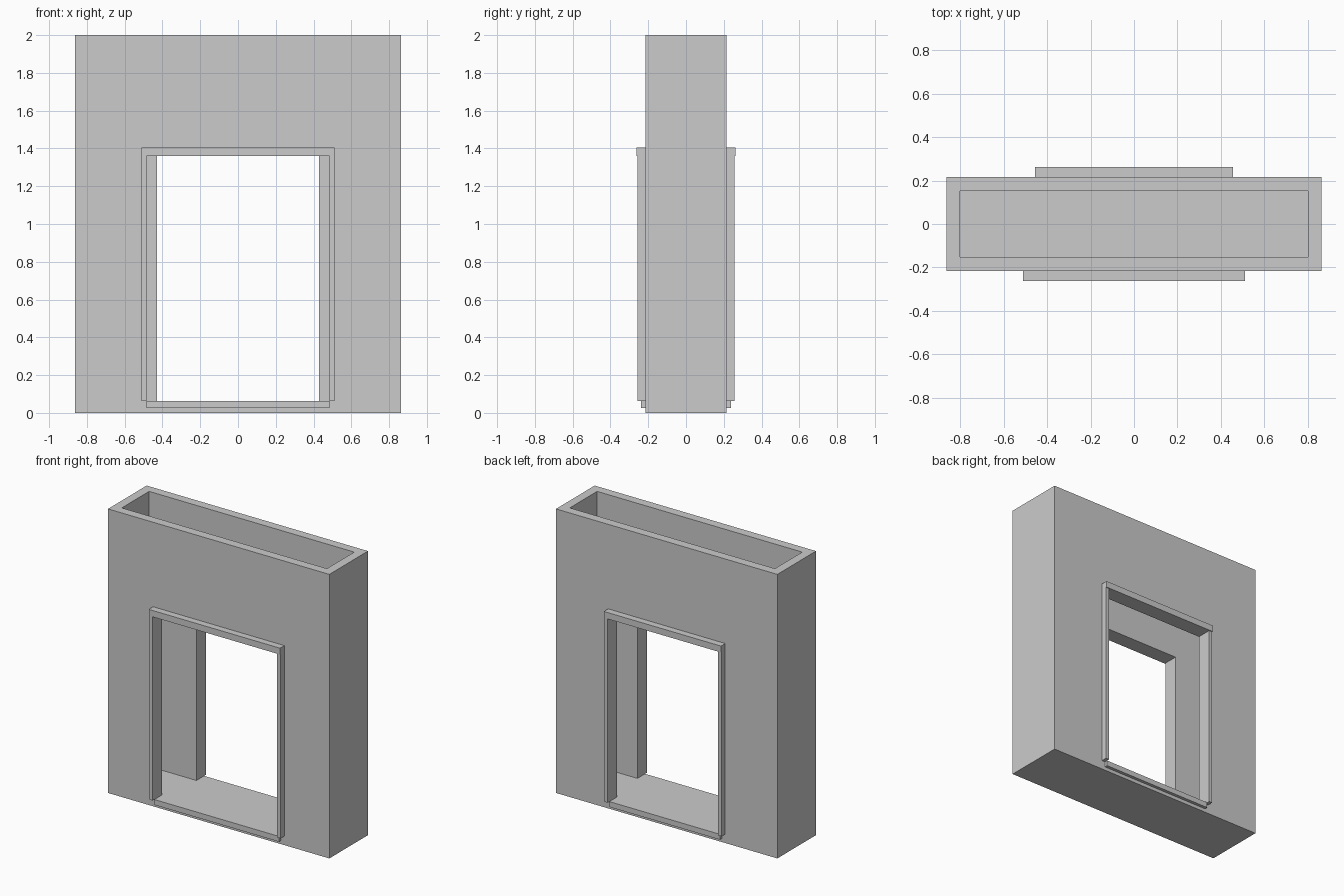
import bpy

if "Cube" in bpy.data.objects:
    bpy.data.objects.remove(bpy.data.objects["Cube"])

FLOOR = 0.063     # top of the floor slab
HEAD = 1.36       # top of both doorways
WX, WY = 0.862, 0.215
WALL = 0.063


def box(name, x0, x1, y0, y1, z0, z1):
    xs, ys, zs = sorted((x0, x1)), sorted((y0, y1)), sorted((z0, z1))
    verts = [(x, y, z) for x in xs for y in ys for z in zs]
    faces = [(0, 1, 3, 2), (4, 6, 7, 5), (0, 4, 5, 1),
             (2, 3, 7, 6), (0, 2, 6, 4), (1, 5, 7, 3)]
    mesh = bpy.data.meshes.new(name)
    mesh.from_pydata(verts, [], faces)
    obj = bpy.data.objects.new(name, mesh)
    bpy.context.collection.objects.link(obj)
    return obj


def cut(target, cutter):
    mod = target.modifiers.new("cut", 'BOOLEAN')
    mod.operation = 'DIFFERENCE'
    mod.solver = 'EXACT'
    mod.object = cutter
    bpy.context.view_layer.objects.active = target
    bpy.ops.object.modifier_apply(modifier=mod.name)
    bpy.data.objects.remove(cutter)


# Open-topped hollow shaft with a floor slab
shaft = box("shaft_walls", -WX, WX, -WY, WY, 0, 2)
cut(shaft, box("cavity", -WX + WALL, WX - WALL, -WY + WALL, WY - WALL, FLOOR, 2.1))

# Doorways: wider at the front, narrower at the back, each with trim
for label, side, half in (("front", -1, 0.485), ("back", 1, 0.43)):
    cut(shaft, box("opening", -half, half, side * 0.1, side * 0.4, FLOOR, HEAD))
    face = side * WY
    outer = half + 0.026
    box(label + "_lintel_trim", -outer, outer, face, side * 0.263, HEAD, 1.405)
    for name, s in (("left", -1), ("right", 1)):
        box(f"{label}_{name}_jamb_trim", s * half, s * outer,
            face, side * 0.257, FLOOR, HEAD)
    box(label + "_sill", -half, half, face, side * 0.237, 0.025, FLOOR)
